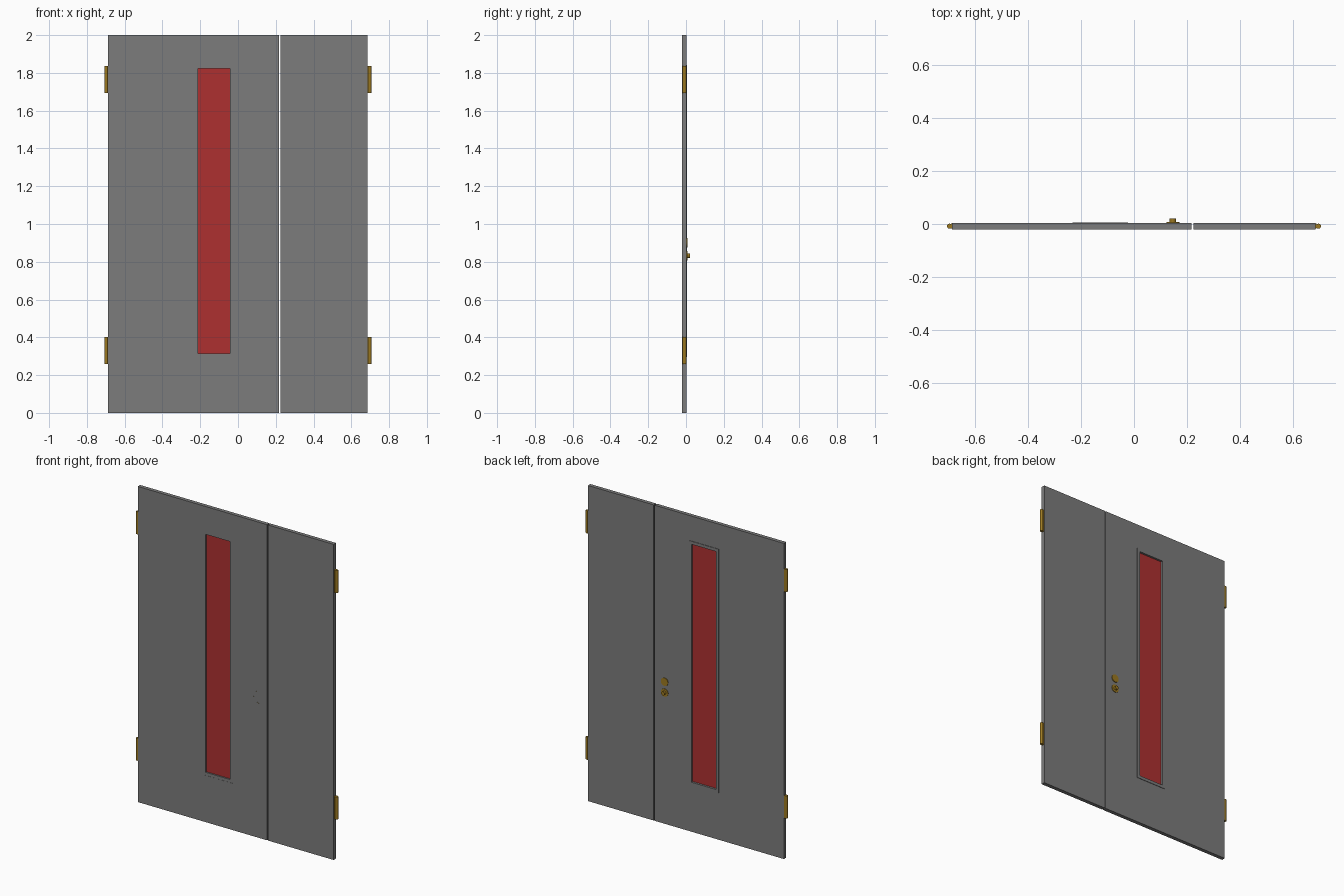
import bpy, bmesh
from mathutils import Matrix, Vector

cube = bpy.data.objects.get("Cube")
if cube:
    bpy.data.objects.remove(cube)


def material(name, r, g, b):
    m = bpy.data.materials.new(name)
    m.use_nodes = True
    m.diffuse_color = (r, g, b, 1)
    m.node_tree.nodes["Principled BSDF"].inputs["Base Color"].default_value = (r, g, b, 1)
    return m


GREY = material("grey paint", 0.2, 0.2, 0.2)
RED = material("red glass", 0.42, 0.03, 0.03)
BRASS = material("dark brass", 0.33, 0.19, 0.015)


def finish(name, bm, mat):
    bmesh.ops.recalc_face_normals(bm, faces=bm.faces)
    mesh = bpy.data.meshes.new(name)
    bm.to_mesh(mesh)
    bm.free()
    mesh.materials.append(mat)
    obj = bpy.data.objects.new(name, mesh)
    bpy.context.collection.objects.link(obj)
    return obj


def box(name, mat, x, y, z):
    """Box from (min, max) pairs."""
    bm = bmesh.new()
    size = Vector([b - a for a, b in (x, y, z)])
    mid = Vector([(a + b) / 2 for a, b in (x, y, z)])
    bmesh.ops.create_cube(bm, size=1, matrix=Matrix.Translation(mid) @ Matrix.Diagonal(size).to_4x4())
    return finish(name, bm, mat)


def ring(name, mat, outer, inner, y):
    """Rectangular slab with a rectangular opening; rects are (x0, x1, z0, z1)."""
    bm = bmesh.new()

    def loop(rect, yy):
        x0, x1, z0, z1 = rect
        return [bm.verts.new((px, yy, pz)) for px, pz in ((x0, z0), (x1, z0), (x1, z1), (x0, z1))]

    loops = [loop(outer, y[0]), loop(outer, y[1]), loop(inner, y[1]), loop(inner, y[0])]
    for k in range(4):
        a, b = loops[k], loops[(k + 1) % 4]
        for i in range(4):
            j = (i + 1) % 4
            bm.faces.new((a[i], a[j], b[j], b[i]))
    return finish(name, bm, mat)


def cylinder(name, mat, centre, radius, depth, axis="Z", sides=24, open_front=False):
    bm = bmesh.new()
    turn = Matrix.Rotation(-1.570796, 4, "X") if axis == "Y" else Matrix.Identity(4)
    bmesh.ops.create_cone(bm, cap_ends=True, segments=sides, radius1=radius, radius2=radius,
                          depth=depth, matrix=Matrix.Translation(centre) @ turn)
    if open_front:
        bm.normal_update()
        caps = [f for f in bm.faces if f.normal.y < -0.99 and len(f.verts) > 4]
        bmesh.ops.delete(bm, geom=caps, context="FACES_ONLY")
    return finish(name, bm, mat)


FRONT, BACK = -0.021, 0.003
frame_rect = (-0.232, -0.022, 0.296, 1.842)
glass_rect = (-0.213, -0.042, 0.315, 1.823)

# Wide leaf with window, narrow leaf beside it
ring("wide_door", GREY, (-0.688, 0.218, 0, 2), frame_rect, (FRONT, BACK))
box("narrow_door", GREY, (0.225, 0.685), (FRONT, BACK), (0, 2))

# Window frame: slightly sunk in front, slightly proud behind
ring("window_frame", GREY, frame_rect, glass_rect, (FRONT + 0.001, BACK + 0.003))
box("window_pane", RED, glass_rect[:2], (-0.011, -0.007), glass_rect[2:])

# Lock discs run through the door, the lower one carries a small knob
for name, z in (("upper_lock_disc", 0.9), ("lower_lock_disc", 0.832)):
    y0, y1 = FRONT - 0.0005, BACK + 0.004
    cylinder(name, BRASS, (0.147, (y0 + y1) / 2, z), 0.025, y1 - y0, "Y", open_front=True)
cylinder("turn_knob", BRASS, (0.147, 0.0135, 0.832), 0.012, 0.016, "Y", sides=12)

# Hinges on both outer edges
for side, edge, sign in (("right", -0.688, -1), ("left", 0.685, 1)):
    for level, z in (("lower", 0.33), ("upper", 1.765)):
        cylinder(f"{side}_{level}_hinge_pin", BRASS, (sign * 0.697, -0.008, z), 0.0095, 0.143, sides=12)
        box(f"{side}_{level}_hinge_leaf", BRASS, sorted((edge, edge + sign * 0.004)),
            (-0.017, 0.001), (z - 0.0715, z + 0.0715))
